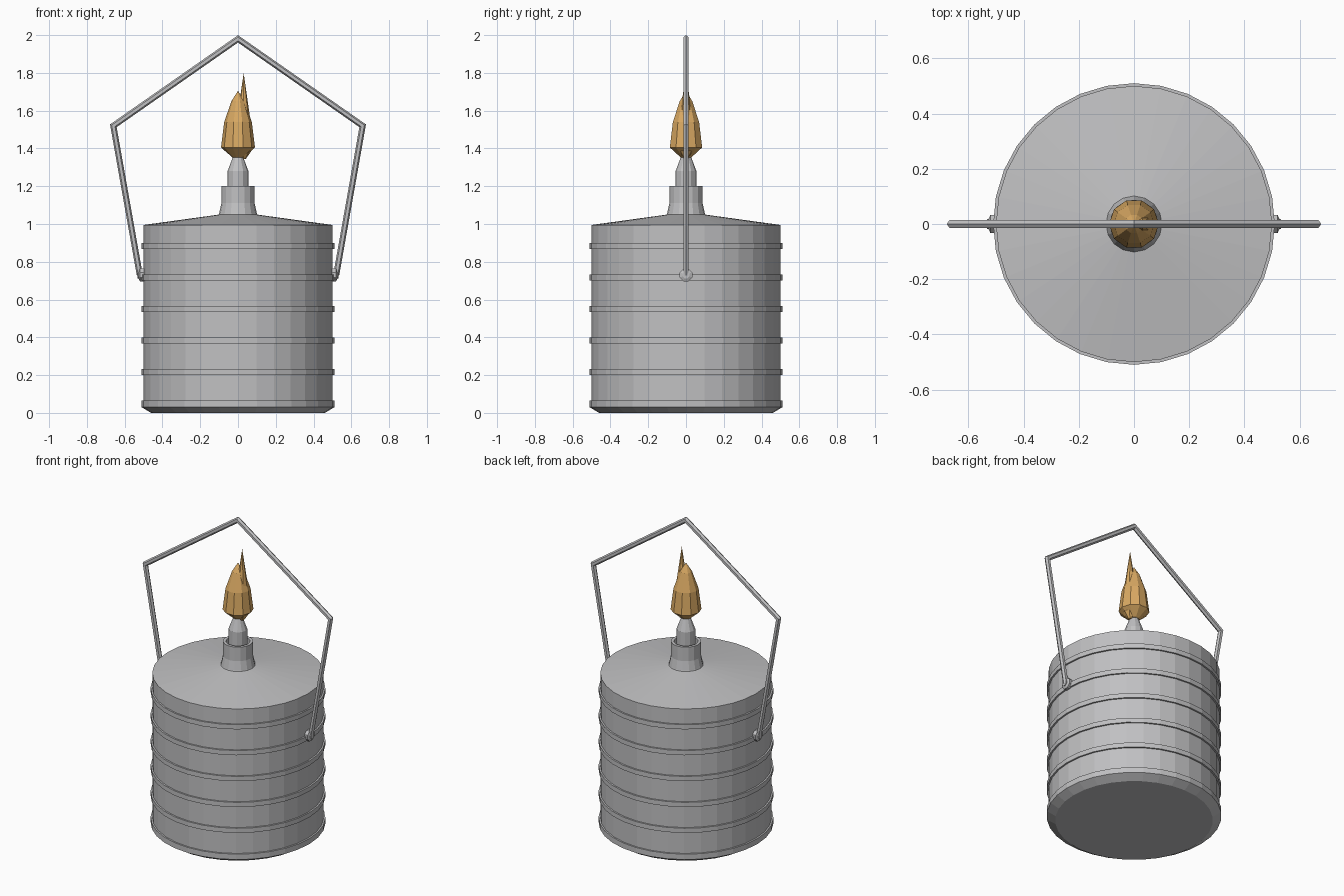
import bpy, bmesh
from math import cos, sin, pi, tau
from mathutils import Vector, Matrix

cube = bpy.data.objects.get("Cube")
if cube:
    bpy.data.objects.remove(cube)


def material(name, color):
    m = bpy.data.materials.new(name)
    m.use_nodes = True
    m.diffuse_color = (*color, 1)
    bsdf = next(n for n in m.node_tree.nodes if n.type == "BSDF_PRINCIPLED")
    bsdf.inputs["Base Color"].default_value = (*color, 1)
    return m


METAL = material("grey metal", (0.53, 0.53, 0.54))
FLAME = material("amber flame", (0.70, 0.40, 0.125))


def finish(bm, name, mat):
    bmesh.ops.recalc_face_normals(bm, faces=bm.faces[:])
    mesh = bpy.data.meshes.new(name)
    bm.to_mesh(mesh)
    bm.free()
    mesh.materials.append(mat)
    obj = bpy.data.objects.new(name, mesh)
    bpy.context.collection.objects.link(obj)
    return obj


def skin(bm, rings):
    """Join consecutive rings of vertices and cap both ends."""
    n = len(rings[0])
    for a, b in zip(rings, rings[1:]):
        for i in range(n):
            j = (i + 1) % n
            bm.faces.new((a[i], a[j], b[j], b[i]))
    bm.faces.new(rings[0])
    bm.faces.new(rings[-1])


def lathe(name, profile, sides, mat, matrix=Matrix(), turn=0.0):
    """Revolve (radius, height) points about z, then place by matrix."""
    bm = bmesh.new()
    rings = []
    for r, z in profile:
        angles = [tau * i / sides + turn for i in range(sides)]
        rings.append([bm.verts.new(matrix @ Vector((r * cos(a), r * sin(a), z)))
                      for a in angles])
    skin(bm, rings)
    bmesh.ops.remove_doubles(bm, verts=bm.verts[:], dist=0.0005)
    return finish(bm, name, mat)


def tube(name, path, radius, sides, mat):
    """Mitred tube along a path in the xz plane."""
    bm = bmesh.new()
    pts = [Vector((x, 0, z)) for x, z in path]
    side = Vector((0, 1, 0))
    rings = []
    for i, p in enumerate(pts):
        before = (p - pts[i - 1]).normalized() if i else None
        after = (pts[i + 1] - p).normalized() if i + 1 < len(pts) else None
        before, after = before or after, after or before
        tangent = (before + after).normalized()
        out = side.cross(tangent) / tangent.dot(before)
        rings.append([bm.verts.new(p + radius * (cos(tau * k / sides) * out
                                                 + sin(tau * k / sides) * side))
                      for k in range(sides)])
    skin(bm, rings)
    return finish(bm, name, mat)


# Canister: chamfered foot, six raised bands and a shallow conical lid
body = [(0.46, 0), (0.51, 0.03)]
for k in range(6):
    z = 0.035 + k / 6
    if k:
        body += [(0.5, z), (0.51, z)]
    body += [(0.51, z + 0.03), (0.5, z + 0.03)]
body += [(0.5, 0.995), (0.1, 1.05)]
lathe("canister", body, 32, METAL)

# Neck with a hollow rim
lathe("neck", [(0.105, 1.04), (0.1, 1.055), (0.088, 1.11), (0.088, 1.2),
               (0.07, 1.2), (0.07, 1.15)], 16, METAL)

# Burner tip
lathe("burner_tip", [(0.055, 1.14), (0.055, 1.28), (0.025, 1.36),
                     (0.025, 1.38)], 12, METAL)

# Flame: a broad lobe and a slimmer offset tongue
lathe("flame", [(0.03, 1.353), (0.09, 1.405), (0.073, 1.54), (0.035, 1.65),
                (0, 1.705)], 10, FLAME)
lathe("flame_tongue", [(0.012, 1.345), (0.04, 1.385), (0.04, 1.52),
                       (0.023, 1.64), (0, 1.8)], 8, FLAME,
      Matrix.Translation((0.03, 0, 0)))

# Bail handle
half = [(0.52, 0.73), (0.66, 1.52)]
tube("handle", [(-x, z) for x, z in half] + [(0, 1.98)] + half[::-1],
     0.016, 6, METAL)

# Pivot lugs that hold the handle
for label, s in (("left", 1), ("right", -1)):
    place = Matrix.Translation((0, 0, 0.73)) @ Matrix.Rotation(s * pi / 2, 4, "Y")
    lathe(label + "_pivot", [(0.036, 0.49), (0.036, 0.52), (0.02, 0.527),
                             (0.02, 0.532)], 8, METAL, place, pi / 8)
